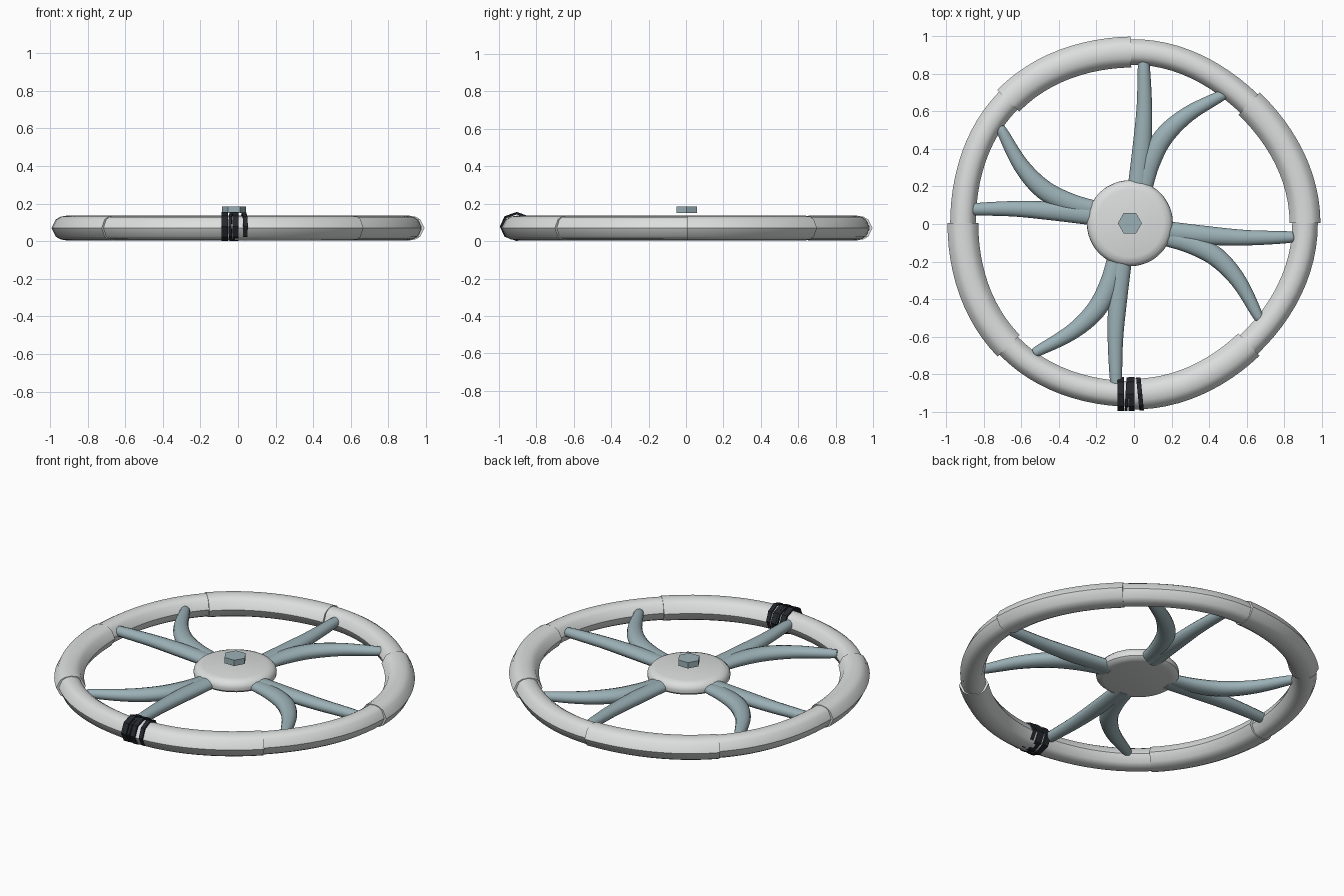
import bpy, bmesh, math
from mathutils import Vector

if "Cube" in bpy.data.objects:
    bpy.data.objects.remove(bpy.data.objects["Cube"], do_unlink=True)


def material(name, color):
    m = bpy.data.materials.new(name)
    m.use_nodes = True
    m.diffuse_color = (*color, 1)
    m.node_tree.nodes["Principled BSDF"].inputs["Base Color"].default_value = (*color, 1)
    return m


LIGHT = material("light grey", (0.72, 0.73, 0.73))
STEEL = material("blue grey", (0.33, 0.44, 0.47))
DARK = material("dark cord", (0.018, 0.022, 0.027))
HUB = Vector((-0.022, 0.004, 0))
MID_Z = 0.07


def loft(name, rings, mat, sharp=45, loop=False):
    """Skin a list of rings; cap the ends unless the rings form a loop."""
    bm = bmesh.new()
    rows = [[bm.verts.new(p) for p in ring] for ring in rings]
    n = len(rows[0])
    pairs = list(zip(rows, rows[1:])) + ([(rows[-1], rows[0])] if loop else [])
    for a, b in pairs:
        for i in range(n):
            j = (i + 1) % n
            bm.faces.new((a[i], a[j], b[j], b[i]))
    if not loop:
        bm.faces.new(rows[0])
        bm.faces.new(rows[-1])
    bmesh.ops.recalc_face_normals(bm, faces=bm.faces)
    mesh = bpy.data.meshes.new(name)
    bm.to_mesh(mesh)
    bm.free()
    mesh.materials.append(mat)
    for p in mesh.polygons:
        p.use_smooth = True
    mesh.set_sharp_from_angle(angle=math.radians(sharp))
    obj = bpy.data.objects.new(name, mesh)
    bpy.context.collection.objects.link(obj)


def polar(r, a, z):
    return Vector((r * math.cos(a), r * math.sin(a), z))


def hub_circle(r, z, n):
    return [HUB + polar(r, 2 * math.pi * i / n, z) for i in range(n)]


# Rim: eight fitted segments, alternately wide and narrow
QUARTER = [(1, 0), (0.72, 0.7), (0.4, 0.92), (0, 1)]
UPPER = QUARTER + [(-u, v) for u, v in QUARTER[-2::-1]]
SECTION = UPPER + [(u, -v) for u, v in UPPER[-2:0:-1]]
JOINTS = [(0.3, 0.91), (46.3, 0.886), (91, 0.915), (135.6, 0.937),
          (179.7, 0.91), (224.2, 0.93), (269, 0.905), (313.6, 0.886), (360.3, 0.91)]
STEPS = 12
for k, ((a0, r0), (a1, r1)) in enumerate(zip(JOINTS, JOINTS[1:])):
    half_w, half_h = (0.082, 0.066) if k % 2 == 0 else (0.068, 0.063)
    rings = []
    for s in range(STEPS + 1):
        t = s / STEPS
        mid = r0 + (r1 - r0) * (1 - math.cos(math.pi * t)) / 2
        a = math.radians(a0 + (a1 - a0) * t)
        rings.append([polar(mid + half_w * u, a, MID_Z + half_h * v) for u, v in SECTION])
    loft(f"rim_segment_{k + 1}", rings, LIGHT)

# Hub: rounded disc
HUB_PROFILE = [(0.187, 0.055), (0.212, 0.06), (0.227, 0.073), (0.229, 0.09),
               (0.226, 0.106), (0.21, 0.124), (0.18, 0.132)]
loft("hub", [hub_circle(r, z, 48) for r, z in HUB_PROFILE], LIGHT, 40)

# Hexagonal bolt head above the hub
loft("hex_bolt", [hub_circle(0.064, z, 6) for z in (0.15, 0.185)], STEEL, 30)


def smooth_path(points, steps=6):
    """Catmull-Rom samples through (x, y, radius) points."""
    p = [Vector(q) for q in points]
    p = [2 * p[0] - p[1]] + p + [2 * p[-1] - p[-2]]
    out = []
    for a, b, c, d in zip(p, p[1:], p[2:], p[3:]):
        for s in range(steps):
            t = s / steps
            out.append(0.5 * (2 * b + (c - a) * t + (2 * a - 5 * b + 4 * c - d) * t ** 2
                              + (3 * b - a - 3 * c + d) * t ** 3))
    return out + [p[-2]]


def spoke_rings(path, turn, sides=14):
    """Rings along a flat path turned about the hub, flattened towards the hub."""
    rings = []
    c, s = math.cos(turn), math.sin(turn)
    for i, q in enumerate(path):
        d = path[min(i + 1, len(path) - 1)] - path[max(i - 1, 0)]
        side = Vector((-d.y, d.x, 0)).normalized()
        flat = 0.6 + 0.4 * i / (len(path) - 1)
        ring = []
        for j in range(sides):
            a = 2 * math.pi * j / sides
            v = Vector((q.x, q.y, 0.082))
            v += q.z * (side * math.cos(a) + Vector((0, 0, flat * math.sin(a))))
            ring.append(HUB + Vector((c * v.x - s * v.y, s * v.x + c * v.y, v.z)))
        rings.append(ring)
    return rings


# Forked spokes: a straight arm and a curved arm, four times round
STRAIGHT = [(0.04, 0.17, 0.054), (0.064, 0.4, 0.05), (0.077, 0.62, 0.041),
            (0.074, 0.845, 0.031), (0.073, 0.872, 0.018)]
CURVED = [(0.07, 0.17, 0.045), (0.108, 0.32, 0.052), (0.18, 0.46, 0.052),
          (0.31, 0.58, 0.042), (0.49, 0.68, 0.028), (0.512, 0.692, 0.016)]
for k in range(4):
    for label, pts in (("straight", STRAIGHT), ("curved", CURVED)):
        loft(f"spoke_{label}_{k + 1}", spoke_rings(smooth_path(pts), k * math.pi / 2), STEEL)

# Cord wraps around the front of the rim: (x centre, width, slant, size)
WRAPS = [(-0.071, 0.034, 0.0, 1.0), (-0.037, 0.016, 0.06, 0.98),
         (-0.013, 0.03, 0.0, 1.0), (0.032, 0.024, -0.1, 0.96)]
for k, (x, width, slant, size) in enumerate(WRAPS):
    rings = []
    for i in range(8):
        a = 2 * math.pi * i / 8
        ring = []
        for dx, scale in ((-1, 0.86), (1, 0.86), (1, 1), (-1, 1)):
            off = 0.091 * size * scale * math.cos(a)
            ring.append(Vector((x + dx * width / 2 + slant * off, -0.905 + off,
                                0.078 + 0.078 * size * scale * math.sin(a))))
        rings.append(ring)
    loft(f"cord_wrap_{k + 1}", rings, DARK, 25, loop=True)
